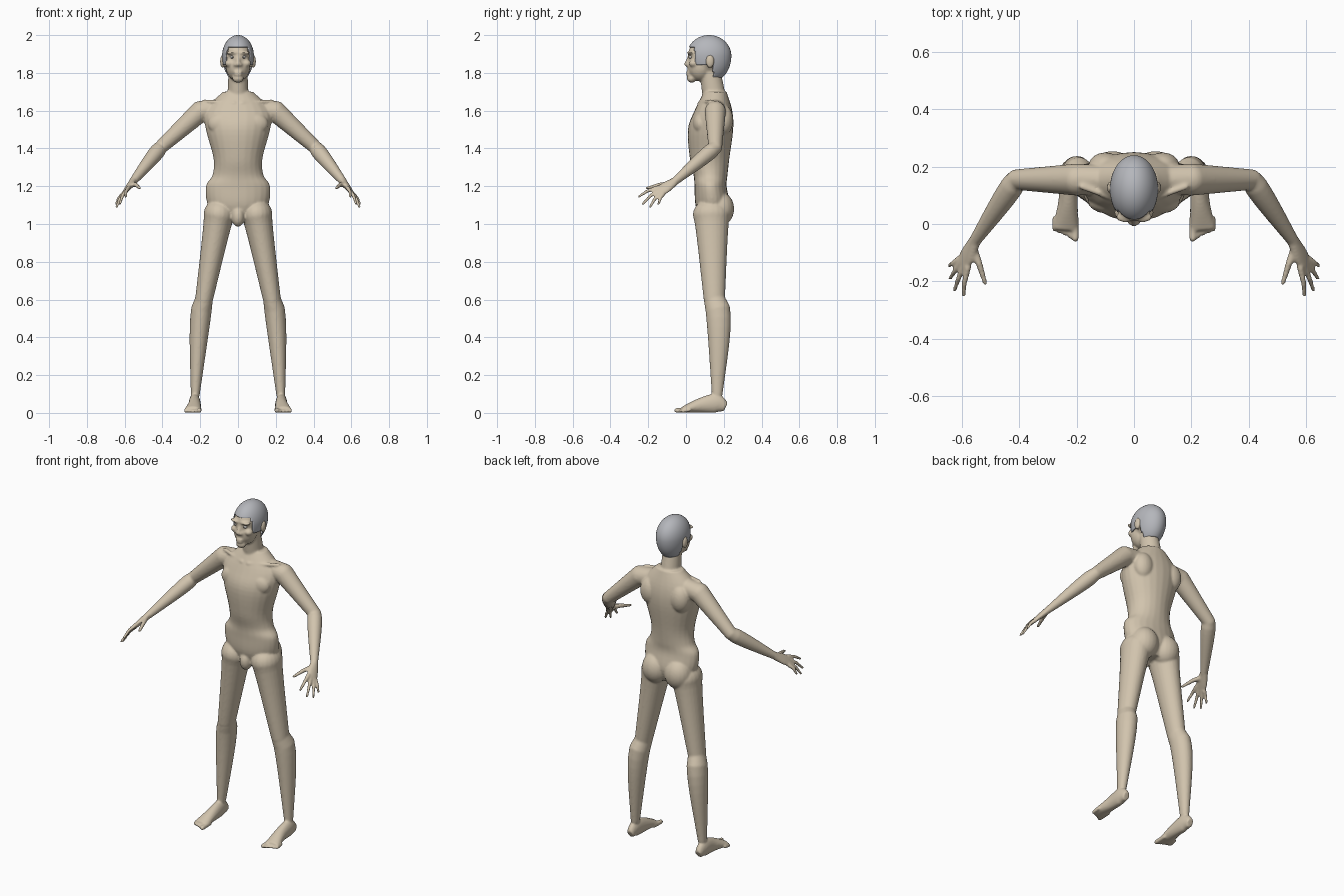
import bpy, bmesh, math
from mathutils import Vector, Matrix

if "Cube" in bpy.data.objects:
    bpy.data.objects.remove(bpy.data.objects["Cube"], do_unlink=True)

RIGHTWARD, UPWARD = Vector((1, 0, 0)), Vector((0, 0, 1))


def material(name, colour):
    mat = bpy.data.materials.new(name)
    mat.use_nodes = True
    mat.diffuse_color = (*colour, 1)
    shader = mat.node_tree.nodes["Principled BSDF"]
    shader.inputs["Base Color"].default_value = (*colour, 1)
    return mat


def blend(before, start, end, after, t):
    """Smooth curve between start and end, steered by their neighbours."""
    point = []
    for p, q, r, s in zip(before, start, end, after):
        leave, arrive = (r - p) / 2, (s - q) / 2
        ease = t * t * (3 - 2 * t)
        point.append(q + (r - q) * ease + leave * t * (1 - t) ** 2 - arrive * t * t * (1 - t))
    return point


def tube(bm, rows, side=RIGHTWARD, axis=None, sides=24, steps=5):
    """Closed smooth loft through rows of (x, y, z, half width, half depth)."""
    padded = [rows[0], *rows, rows[-1]]
    path = []
    for i in range(len(rows) - 1):
        path += [blend(*padded[i:i + 4], k / steps) for k in range(steps)]
    path.append(rows[-1])
    rings = []
    for i, (x, y, z, width, depth) in enumerate(path):
        ahead, behind = path[min(i + 1, len(path) - 1)], path[max(i - 1, 0)]
        along = axis or (Vector(ahead[:3]) - Vector(behind[:3])).normalized()
        across = (side - along * side.dot(along)).normalized()
        normal = along.cross(across)
        ring = []
        for k in range(sides):
            angle = math.tau * k / sides
            offset = across * width * math.cos(angle) + normal * depth * math.sin(angle)
            ring.append(bm.verts.new(Vector((x, y, z)) + offset))
        rings.append(ring)
    for low, high in zip(rings, rings[1:]):
        for k in range(sides):
            n = (k + 1) % sides
            bm.faces.new((low[k], low[n], high[n], high[k]))
    bm.faces.new(rings[0][::-1])
    bm.faces.new(rings[-1])


def blob(bm, centre, size, segments=20):
    """Ellipsoid."""
    place = Matrix.Translation(centre) @ Matrix.Diagonal((*size, 1))
    return bmesh.ops.create_uvsphere(bm, u_segments=segments, v_segments=segments,
                                     radius=1, matrix=place)["verts"]


def limb(bm, start, end, thick, thin, swell=0, flat=1, bow=(0, 0, 0)):
    """Tapered, round-ended limb; muscle swells and bows it nearer its start."""
    start, end, rows = Vector(start), Vector(end), []
    count = 10
    for i in range(count + 1):
        t = i / count
        muscle = math.sin(math.pi * math.sqrt(t))
        radius = thick + (thin - thick) * t + swell * muscle
        rows.append((*(start.lerp(end, t) + Vector(bow) * muscle), radius, radius * flat))
    tube(bm, rows, steps=1)
    for centre, radius in ((start, thick), (end, thin)):
        blob(bm, centre, (radius, radius * flat, radius))


def chain(bm, points, thick, thin):
    """Row of tapered limbs, as in a finger."""
    bones = len(points) - 1
    radii = [thick + (thin - thick) * i / bones for i in range(bones + 1)]
    for i in range(bones):
        limb(bm, points[i], points[i + 1], radii[i], radii[i + 1])


def finish(bm, name, mat, mirrored=True):
    mesh = bpy.data.meshes.new(name)
    bmesh.ops.recalc_face_normals(bm, faces=bm.faces[:])
    for face in bm.faces:
        face.smooth = True
    bm.to_mesh(mesh)
    bm.free()
    mesh.materials.append(mat)
    obj = bpy.data.objects.new(name, mesh)
    bpy.context.collection.objects.link(obj)
    if mirrored:
        obj.modifiers.new("Mirror", "MIRROR").use_mirror_merge = False
    return obj


skin = material("skin_tan", (.64, .55, .42))
grey = material("hair_grey", (.46, .47, .5))
white = material("eye_white", (.6, .58, .55))
dark = material("iris_dark", (.08, .07, .06))

body = bmesh.new()

# Torso: height, centre depth, half width, half depth
torso = [(1.02, .14, .1, .06), (1.1, .14, .16, .09), (1.2, .13, .17, .085), (1.26, .13, .135, .09),
         (1.35, .125, .13, .105), (1.5, .13, .17, .12), (1.6, .145, .175, .1), (1.7, .155, .08, .06)]
tube(body, [(0, *(y, z), w, d) for z, y, w, d in torso], axis=UPWARD)
blob(body, (.075, .18, 1.08), (.08, .075, .09))    # buttock
blob(body, (.1, .2, 1.55), (.06, .05, .08))        # shoulder blade
blob(body, (.08, .075, 1.53), (.08, .04, .06))     # chest muscle
blob(body, (0, .08, 1.04), (.035, .04, .055))      # groin
limb(body, (.02, .07, 1.64), (.18, .13, 1.65), .01, .01)  # collarbone

# Neck, skull and jaw
limb(body, (0, .15, 1.67), (0, .125, 1.82), .056, .05, flat=1.1)
crown = Vector((0, .122, 1.89))
scalp = Vector((.084, .118, .11))
blob(body, crown, scalp - Vector((1, 1, 1)) * .006)
blob(body, (0, .075, 1.835), (.065, .068, .08))    # face
blob(body, (0, .03, 1.77), (.03, .025, .022))      # chin

# Facial features and ears
limb(body, (0, .02, 1.89), (0, .003, 1.847), .009, .013)  # nose
blob(body, (.014, .008, 1.843), (.01, .01, .01))   # nostril
blob(body, (.03, .025, 1.907), (.034, .02, .01))   # brow
blob(body, (.045, .04, 1.85), (.024, .025, .02))   # cheekbone
for lip in (1.79, 1.804):
    blob(body, (0, .014, lip), (.024, .014, .007))
blob(body, (.082, .127, 1.86), (.013, .022, .035))  # ear

# Leg
hip, knee, ankle = (.1, .135, 1.05), (.18, .15, .6), (.226, .165, .1)
limb(body, hip, knee, .082, .047, swell=-.004, flat=1.2)
limb(body, knee, ankle, .047, .024, swell=.012, flat=1.2, bow=(.01, .02, 0))

# Foot and toes
tube(body, [(.23, .21, .03, .02, .025), (.23, .16, .05, .03, .05),
            (.23, .08, .04, .034, .04), (.24, -.02, .016, .045, .016)])
for toe in range(5):
    x, radius = .205 + .018 * toe, .013 if toe == 0 else .009
    limb(body, (x, .02, .016), (x, .008 * toe - .05, radius), radius, radius)

# Arm
shoulder, elbow, wrist = (.2, .155, 1.595), (.41, .155, 1.405), (.556, -.06, 1.225)
limb(body, (.1, .155, 1.61), shoulder, .05, .056)
limb(body, shoulder, elbow, .056, .036)
limb(body, elbow, wrist, .036, .021, swell=.008)

# Palm, widening from the wrist to the row of knuckles
first, last = Vector((.58, -.15, 1.193)), Vector((.61, -.122, 1.157))
middle = first.lerp(last, .5)
heel = Vector(wrist)
tube(body, [(*heel, .023, .02), (*heel.lerp(middle, .6), .034, .016), (*middle, .034, .012)],
     side=first - last)

# Fingers and thumb
tips = [(.595, -.25, 1.145), (.626, -.23, 1.105), (.642, -.19, 1.09), (.645, -.145, 1.105)]
for i, tip in enumerate(tips):
    base, end = first.lerp(last, i / 3), Vector(tip)
    bend = base.lerp(end, .5) + Vector((.004, -.003, .006))
    chain(body, [base, bend, end], .012, .007)
chain(body, [(.564, -.08, 1.212), (.54, -.14, 1.207), (.52, -.206, 1.19)], .016, .008)

# Fuse everything into one continuous skin
figure = finish(body, "body", skin)
fuse = figure.modifiers.new("Fuse", "REMESH")
fuse.mode = "VOXEL"
fuse.voxel_size = .006
fuse.use_smooth_shade = True
soften = figure.modifiers.new("Soften", "SMOOTH")
soften.factor, soften.iterations = .5, 5


def is_bare(point):
    """Face and neck, left open by the hair."""
    if point.z > 1.84:
        return point.z < 1.937 and point.y < .045
    return point.y < .145 or point.z < 1.775


# Hair: shell over the skull, drawn down at the nape
hair = bmesh.new()
for vert in blob(hair, crown, scalp, segments=64):
    if vert.co.z < crown.z:
        vert.co.z += (vert.co.z - crown.z) * .3
bare = [face for face in hair.faces if is_bare(face.calc_center_median())]
bmesh.ops.delete(hair, geom=bare, context="FACES")
shell = finish(hair, "hair", grey, mirrored=False).modifiers.new("Thickness", "SOLIDIFY")
shell.thickness = .006

# Eyes
for name, mat, depth, radius in (("eyes", white, .025, .011), ("irises", dark, .018, .005)):
    eye = bmesh.new()
    blob(eye, (.031, depth, 1.884), (radius, radius, radius * .75))
    finish(eye, name, mat)
